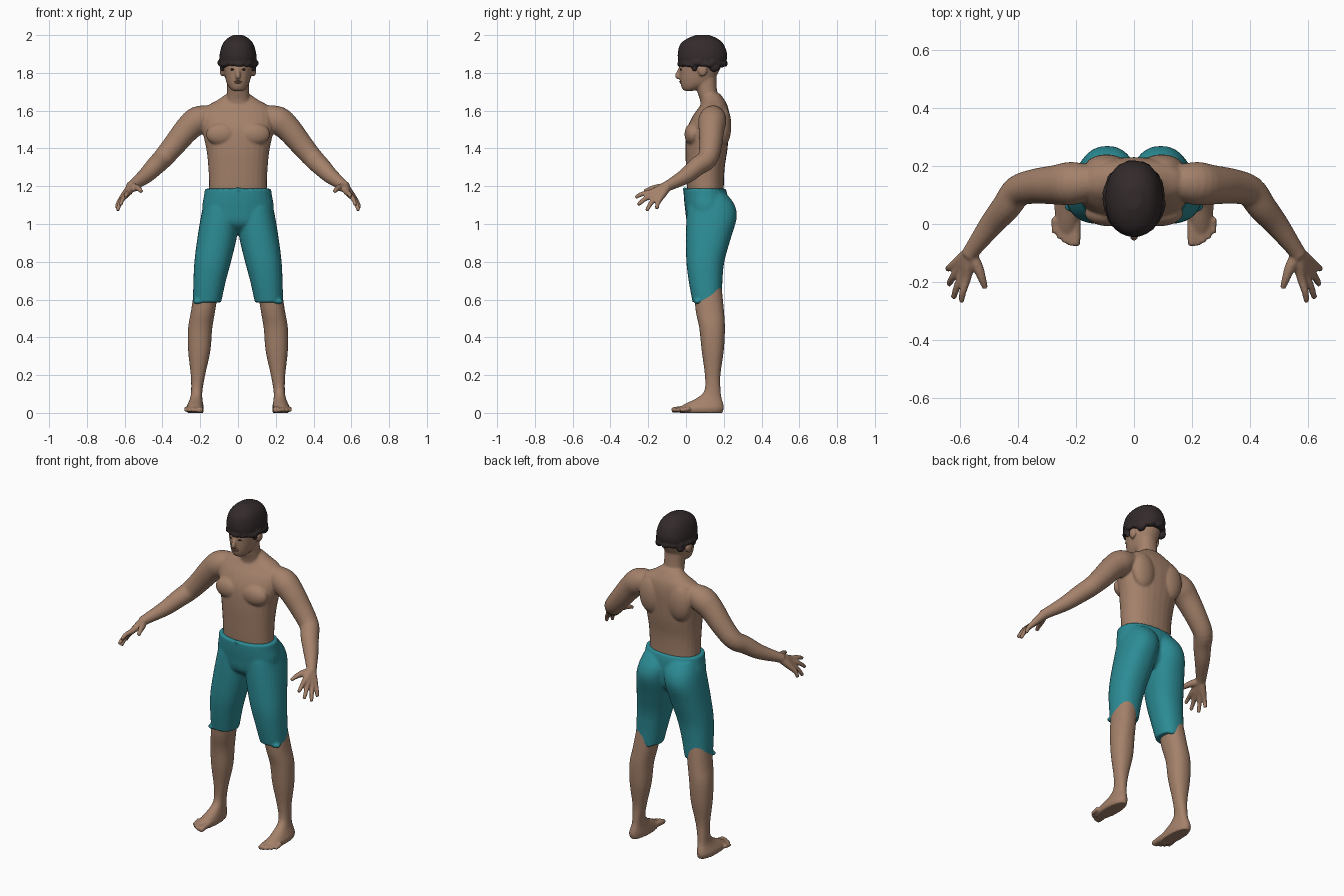
import bpy, bmesh, random
from math import cos, sin, pi
from mathutils import Vector, Matrix

random.seed(4)
cube = bpy.data.objects.get("Cube")
if cube:
    bpy.data.objects.remove(cube)

SEG = 28
SIDES = (-1, 1)


def material(name, rgb):
    m = bpy.data.materials.new(name)
    m.use_nodes = True
    col = (*rgb, 1)
    m.diffuse_color = col
    node = m.node_tree.nodes["Principled BSDF"]
    node.inputs["Base Color"].default_value = col
    node.inputs["Roughness"].default_value = 0.8
    return m


skin = material("warm skin", (0.37, 0.22, 0.145))
teal = material("teal cloth", (0.025, 0.26, 0.3))
dark = material("dark hair", (0.033, 0.023, 0.024))
lip = material("lip", (0.26, 0.13, 0.095))


def smooth_rows(rows, steps=4):
    """Catmull-Rom interpolation of section parameters."""
    out = []
    for i in range(len(rows) - 1):
        a, b, c, d = (Vector(rows[min(max(j, 0), len(rows) - 1)]) for j in range(i - 1, i + 3))
        for s in range(steps):
            t = s / steps
            out.append(b + ((c - a) * t + (a * 2 - b * 5 + c * 4 - d) * t**2
                            + (b * 3 - a - c * 3 + d) * t**3) * 0.5)
    return out + [Vector(rows[-1])]


def skin_rings(bm, rings):
    loops = [[bm.verts.new(p) for p in ring] for ring in rings]
    for lo, hi in zip(loops, loops[1:]):
        for k in range(SEG):
            n = (k + 1) % SEG
            bm.faces.new((lo[k], lo[n], hi[n], hi[k]))
    bm.faces.new(loops[0][::-1])
    bm.faces.new(loops[-1])


def loft(bm, rows, side=1, power=0.9):
    """Level sections: height, centre x, half width, front y, back y."""
    rings = []
    for z, cx, w, front, back in smooth_rows(rows):
        ring = []
        for k in range(SEG):
            a = 2 * pi * k / SEG
            c, s = cos(a), sin(a)
            x = abs(c) ** power * (1 if c > 0 else -1) * w
            y = abs(s) ** power * (1 if s > 0 else -1) * (back - front) / 2
            ring.append((side * cx + x, (front + back) / 2 + y, z))
        rings.append(ring)
    skin_rings(bm, rings)


def tube(bm, rows, side=1):
    """Round sections along a path: x, y, z, radius."""
    rows = smooth_rows([(side * x, y, z, r) for x, y, z, r in rows])
    rings = []
    for i, row in enumerate(rows):
        tangent = rows[min(i + 1, len(rows) - 1)].xyz - rows[max(i - 1, 0)].xyz
        q = tangent.to_track_quat('Z', 'Y')
        rings.append([row.xyz + q @ Vector((cos(2 * pi * k / SEG), sin(2 * pi * k / SEG), 0)) * row.w
                      for k in range(SEG)])
    skin_rings(bm, rings)


def blob(bm, centre, radii):
    mat = Matrix.Translation(centre) @ Matrix.Diagonal((*radii, 1))
    bmesh.ops.create_icosphere(bm, subdivisions=3, radius=1, matrix=mat)


def finish(bm, name, mat, voxel=None, passes=4):
    bmesh.ops.recalc_face_normals(bm, faces=bm.faces)
    for f in bm.faces:
        f.smooth = True
    mesh = bpy.data.meshes.new(name)
    bm.to_mesh(mesh)
    bm.free()
    mesh.materials.append(mat)
    ob = bpy.data.objects.new(name, mesh)
    bpy.context.collection.objects.link(ob)
    if voxel:
        # Fuse overlapping volumes, then relax the seams
        rm = ob.modifiers.new("fuse", 'REMESH')
        rm.mode = 'VOXEL'
        rm.voxel_size = voxel
        rm.use_smooth_shade = True
        sm = ob.modifiers.new("relax", 'SMOOTH')
        sm.factor = 0.5
        sm.iterations = passes
    return ob


# Body: torso, neck and head
body = bmesh.new()
loft(body, [(1.08, 0, .155, .015, .2), (1.2, 0, .153, .005, .2), (1.3, 0, .157, 0, .205),
            (1.4, 0, .168, -.003, .22), (1.5, 0, .19, .005, .228), (1.57, 0, .195, .035, .23),
            (1.62, 0, .17, .07, .222), (1.655, 0, .11, .09, .205), (1.69, 0, .06, .1, .18)])
loft(body, [(1.58, 0, .08, .08, .21), (1.65, 0, .066, .075, .185), (1.7, 0, .058, .06, .165),
            (1.8, 0, .058, .03, .16)])
loft(body, [(1.705, 0, .028, -.01, .04), (1.72, 0, .044, -.022, .085), (1.75, 0, .061, -.03, .14),
            (1.8, 0, .073, -.034, .17), (1.85, 0, .078, -.034, .19), (1.92, 0, .07, -.01, .18)])
tube(body, [(0, -.03, 1.825, .009), (0, -.041, 1.8, .011), (0, -.046, 1.783, .013), (0, -.035, 1.775, .012)])

for s in SIDES:
    # Chest, shoulder blades and ears
    blob(body, (s * .085, .037, 1.475), (.085, .045, .062))
    blob(body, (s * .095, .195, 1.52), (.075, .045, .11))
    blob(body, (s * .083, .088, 1.815), (.014, .025, .034))
    # Arm
    tube(body, [(.13, .145, 1.575, .055), (.21, .14, 1.55, .074), (.27, .135, 1.5, .068),
                (.34, .13, 1.415, .06), (.4, .113, 1.345, .054), (.44, .06, 1.305, .05),
                (.49, 0, 1.255, .042), (.55, -.08, 1.21, .03), (.57, -.11, 1.195, .028)], s)
    # Fingers fan out from the wrist and share the palm
    wrist = Vector((.565, -.1, 1.197))
    for i, tip in enumerate([(.595, -.268, 1.14), (.622, -.255, 1.1), (.638, -.208, 1.07), (.642, -.155, 1.08)]):
        knuckle = Vector((.577, -.188, 1.167)).lerp(Vector((.617, -.138, 1.133)), i / 3)
        mid = knuckle.lerp(Vector(tip), .55) + Vector((.003, -.002, .006))
        tube(body, [(*wrist, .024), (*wrist.lerp(knuckle, .5), .021), (*knuckle, .016),
                    (*mid, .0125), (*tip, .01)], s)
    tube(body, [(.56, -.11, 1.195, .022), (.538, -.15, 1.192, .019), (.523, -.19, 1.185, .014),
                (.512, -.222, 1.172, .01)], s)
    # Leg and foot
    loft(body, [(0, .226, .043, -.035, .193), (.025, .228, .047, -.04, .2), (.05, .225, .04, .0, .197),
                (.08, .221, .032, .06, .188), (.12, .218, .03, .098, .183), (.2, .212, .038, .1, .182),
                (.33, .205, .059, .083, .2), (.45, .2, .064, .07, .206), (.55, .183, .064, .05, .2),
                (.7, .16, .065, .04, .185)], s)
    for i in range(5):
        x, r = .2 + .0185 * i, (.016, .0125, .012, .0115, .011)[i]
        end = -.076 + .0028 * i * i
        tube(body, [(x, .02, .025, r), (x, end + .03, .018, r), (x, end, .014, r * .85)], s)
finish(body, "body", skin, .006)

# Shorts: hips, seat and two legs
shorts = bmesh.new()
loft(shorts, [(.95, 0, .06, .07, .18), (1.0, 0, .17, .01, .215), (1.08, 0, .19, -.005, .225),
              (1.15, 0, .18, -.012, .22), (1.187, 0, .175, -.012, .21)])
for s in SIDES:
    loft(shorts, [(.585, .162, .073, .036, .187), (.6, .162, .076, .032, .19), (.7, .15, .086, .014, .193),
                  (.8, .134, .097, .002, .203), (.92, .112, .104, 0, .236), (1.03, .095, .103, .002, .268),
                  (1.1, .085, .098, .008, .258), (1.16, .08, .082, .03, .215)], s)
    # Uneven hem tabs
    blob(shorts, (s * .21, .06, .59), (.03, .02, .014))
    blob(shorts, (s * .14, .17, .588), (.03, .014, .014))
blob(shorts, (0, -.008, 1.185), (.018, .01, .01))
finish(shorts, "shorts", teal, .007, 3)

# Hair: cap with a tousled fringe and edge
hair = bmesh.new()
loft(hair, [(1.835, 0, .088, -.025, .2), (1.86, 0, .098, -.04, .213), (1.9, 0, .097, -.044, .218),
            (1.95, 0, .083, -.032, .2), (1.98, 0, .06, .003, .17), (2.0, 0, .025, .05, .125)])
for k in range(40):
    a = 2 * pi * k / 40
    jitter = random.uniform(-.006, .008)
    r = .015 + random.uniform(0, .005)
    blob(hair, (.092 * cos(a), .087 + .116 * sin(a), 1.848 + jitter), (r, r, r * .85))
for s in SIDES:
    blob(hair, (s * .082, .045, 1.83), (.012, .016, .024))
    blob(hair, (s * .072, .15, 1.83), (.02, .03, .025))
finish(hair, "hair", dark, .006, 3)

# Eyes and lips
for s in SIDES:
    eye = bmesh.new()
    blob(eye, (s * .029, -.026, 1.818), (.012, .007, .005))
    finish(eye, "left_eye" if s > 0 else "right_eye", dark)
lips = bmesh.new()
blob(lips, (0, -.029, 1.755), (.022, .007, .004))
blob(lips, (0, -.027, 1.748), (.018, .007, .004))
finish(lips, "lips", lip)
